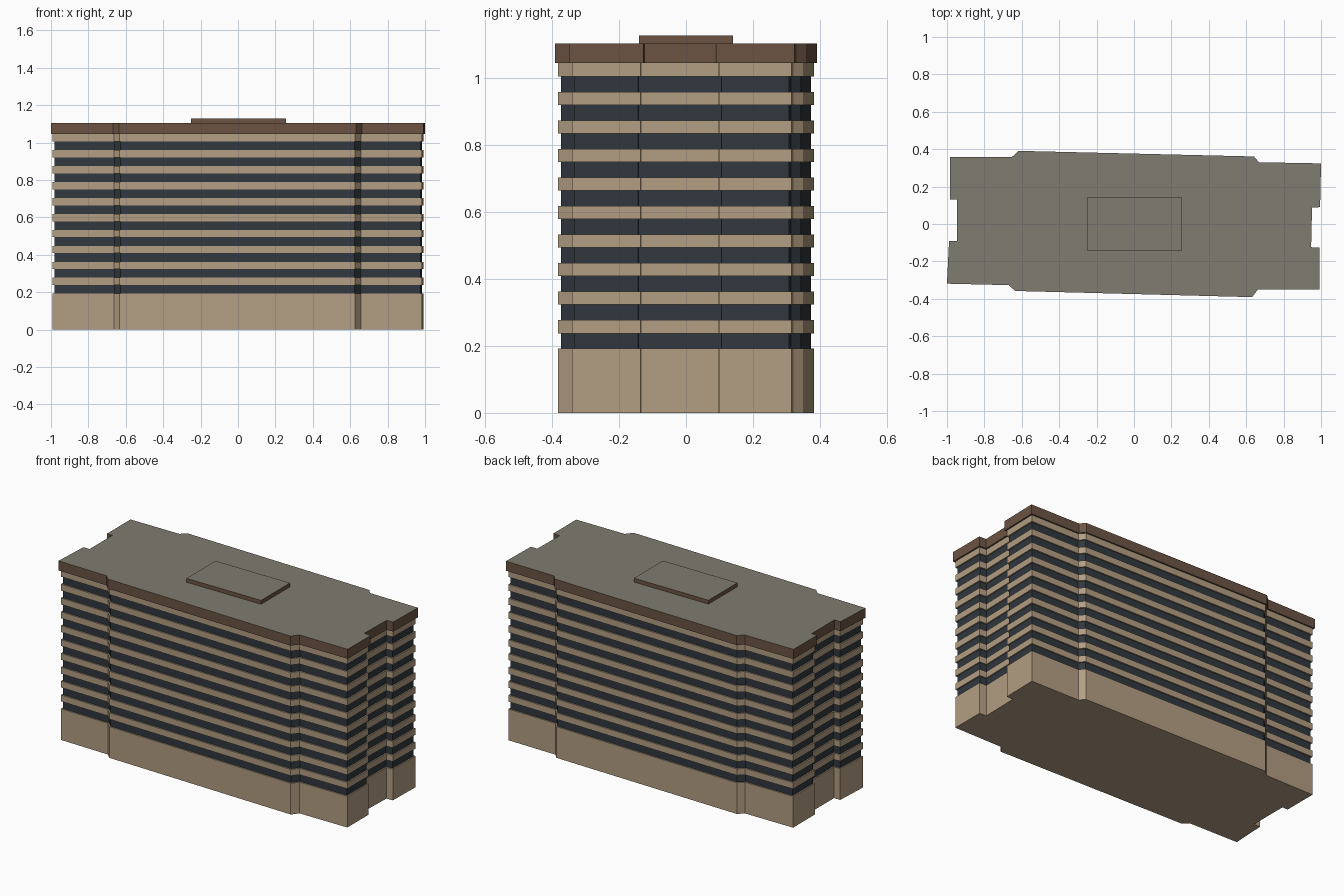
import bpy, bmesh
from mathutils import Vector

if "Cube" in bpy.data.objects:
    bpy.data.objects.remove(bpy.data.objects["Cube"])


def material(name, rgb):
    m = bpy.data.materials.new(name)
    m.diffuse_color = (*rgb, 1)
    m.use_nodes = True
    m.node_tree.nodes["Principled BSDF"].inputs["Base Color"].default_value = m.diffuse_color
    return m


TAN = material("tan stone", (0.45, 0.34, 0.225))
GLASS = material("dark glass", (0.030, 0.039, 0.048))
BROWN = material("brown trim", (0.15, 0.088, 0.057))
GREY = material("grey roof", (0.215, 0.200, 0.165))

# Roof edge outline, counter-clockwise seen from above
OUTLINE = [Vector(p) for p in (
    (-1.0, -0.319), (-0.668, -0.327), (-0.636, -0.358), (0.631, -0.391),
    (0.663, -0.350), (0.993, -0.350), (0.993, -0.127), (0.947, -0.124),
    (0.952, 0.088), (0.995, 0.090), (1.0, 0.324), (0.668, 0.330),
    (0.642, 0.361), (-0.617, 0.391), (-0.652, 0.359), (-0.984, 0.359),
    (-0.984, 0.130), (-0.947, 0.130), (-0.947, -0.092), (-0.989, -0.092))]


def inset(points, d):
    """Move every edge inward by d with mitred corners."""
    out = []
    for i, p in enumerate(points):
        a = (p - points[i - 1]).normalized()
        b = (points[(i + 1) % len(points)] - p).normalized()
        na, nb = Vector((-a.y, a.x)), Vector((-b.y, b.x))
        out.append(p + (na + nb) * d / (1 + na.dot(nb)))
    return out


def slab(name, points, z0, z1, side, top=None):
    """Extrude an outline from z0 to z1; upward faces may get their own colour."""
    bm = bmesh.new()
    low = bm.faces.new([bm.verts.new((p[0], p[1], z0)) for p in points])
    ext = bmesh.ops.extrude_face_region(bm, geom=[low], use_keep_orig=True)
    verts = [g for g in ext["geom"] if isinstance(g, bmesh.types.BMVert)]
    bmesh.ops.translate(bm, vec=(0, 0, z1 - z0), verts=verts)
    bmesh.ops.recalc_face_normals(bm, faces=bm.faces)
    me = bpy.data.meshes.new(name)
    me.materials.append(side)
    if top:
        me.materials.append(top)
        for f in bm.faces:
            f.material_index = int(f.normal.z > 0.9)
    bm.to_mesh(me)
    bm.free()
    ob = bpy.data.objects.new(name, me)
    bpy.context.collection.objects.link(ob)


BASE_TOP, WALL_TOP, ROOF_TOP, FLOORS = 0.192, 1.045, 1.104, 10
STEP = (WALL_TOP - BASE_TOP) / FLOORS
wall = inset(OUTLINE, 0.009)
glass = inset(OUTLINE, 0.017)

# Solid ground storey
slab("base", wall, 0, BASE_TOP, TAN)

# Recessed window strip and stone band for each floor
for i in range(FLOORS):
    z = BASE_TOP + i * STEP
    slab(f"window_strip_{i + 1}", glass, z, z + 0.046, GLASS)
    slab(f"stone_band_{i + 1}", wall, z + 0.046, z + STEP, TAN)

# Overhanging roof edge and low rooftop box
slab("roof", OUTLINE, WALL_TOP, ROOF_TOP, BROWN, GREY)
slab("rooftop_box", [(-0.252, -0.141), (0.256, -0.141), (0.256, 0.141), (-0.252, 0.141)],
     ROOF_TOP, 1.128, BROWN, GREY)
